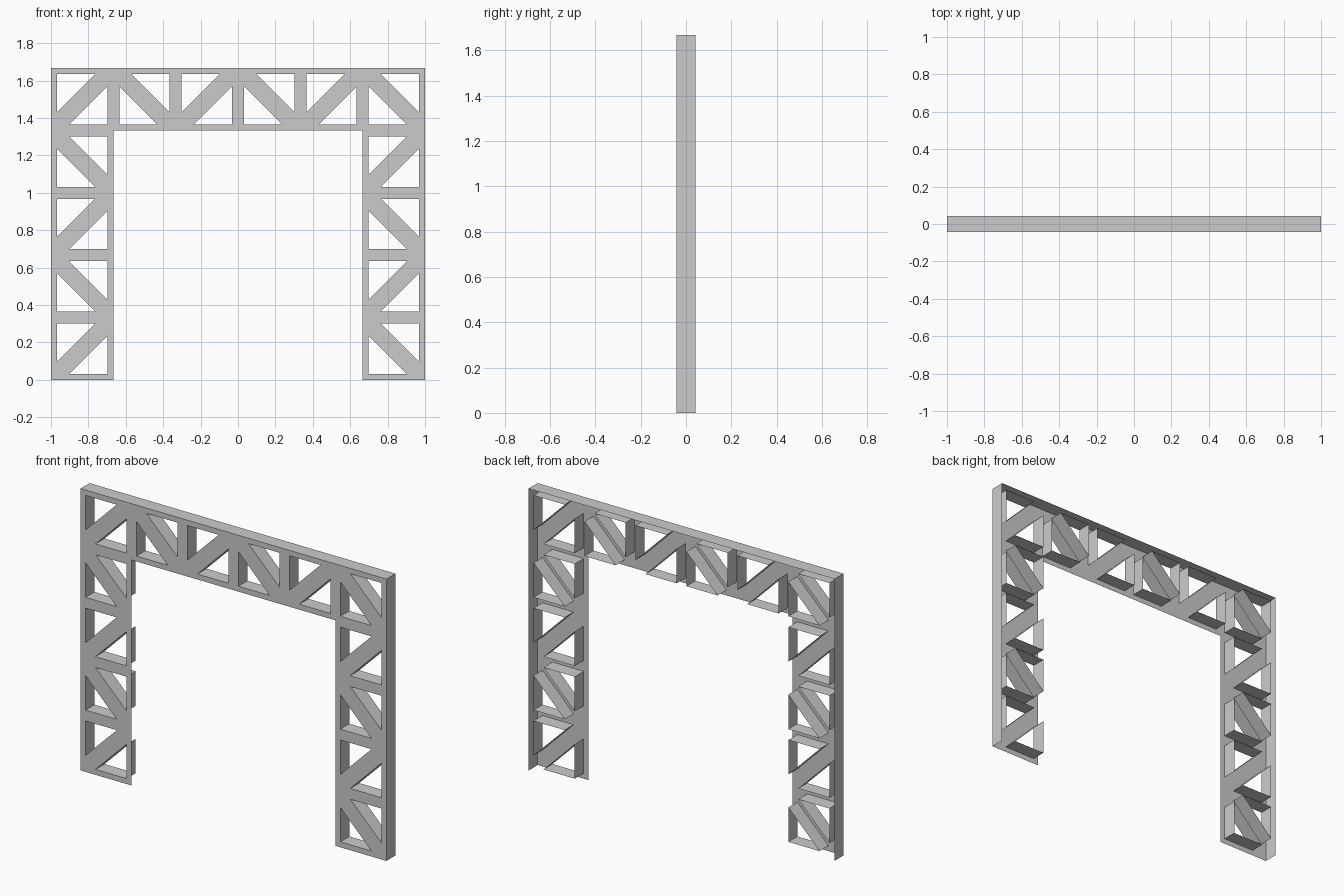
import bpy, bmesh

if "Cube" in bpy.data.objects:
    bpy.data.objects.remove(bpy.data.objects["Cube"])

CELL = 1 / 3        # lattice cell size
D = 0.042           # half depth
M = 0.032           # rim width around each opening
L = 0.204           # short side of the triangular openings


def make_object(name, faces):
    """Mesh from 3D polygons of the left half, mirrored across x = 0."""
    bm = bmesh.new()
    for pts in faces:
        bm.faces.new([bm.verts.new(p) for p in pts])
    bmesh.ops.remove_doubles(bm, verts=bm.verts[:], dist=1e-5)
    me = bpy.data.meshes.new(name)
    bm.to_mesh(me)
    bm.free()
    ob = bpy.data.objects.new(name, me)
    bpy.context.collection.objects.link(ob)
    mod = ob.modifiers.new("mirror", 'MIRROR')
    mod.use_axis[0] = True
    mod.merge_threshold = 1e-4


def front(poly):
    return [(x, -D, z) for x, z in poly]


def walls(path):
    """Strips running from the front plane to the back along a path."""
    return [[(a[0], -D, a[1]), (b[0], -D, b[1]), (b[0], D, b[1]), (a[0], D, a[1])]
            for a, b in zip(path, path[1:])]


def cell(col, row):
    """Plate polygons and two triangular holes of one cell."""
    flip = (col + row) % 2 == 1
    s = CELL
    turn = lambda poly: [(s - x, s - z) for x, z in poly]
    hole = [(M, s - M), (M, s - M - L), (M + L, s - M)]
    p, q, r = hole
    half = [[(0, s), (0, 0), q, p], [(0, s), p, r, (s, s)]]
    _, q2, r2 = turn(hole)
    brace = [(0, 0), r2, q2, (s, s), r, q]
    plates = half + [turn(f) for f in half] + [brace]
    holes = [hole, turn(hole)]

    def place(poly):
        if flip:
            poly = [(s - x, z) for x, z in reversed(poly)]
        return [(x - 1 + col * s, z + row * s) for x, z in poly]
    return [place(f) for f in plates], [place(h) for h in holes]


# Left leg (five cells high) and left half of the beam
cells = [(0, r) for r in range(5)] + [(1, 4), (2, 4)]
plate_faces, hole_faces = [], []
for c in cells:
    plates, holes = cell(*c)
    plate_faces += [front(f) for f in plates]
    for h in holes:
        hole_faces += walls(h + h[:1])

# Thin front sheet with triangular openings
make_object("front_lattice_plate", plate_faces)
# Flanges lining each opening
make_object("opening_flanges", hole_faces)
# Outer rim along sides and top only; inner edges stay open
make_object("outer_rim", walls([(-1, 0), (-1, 5 * CELL), (0, 5 * CELL)]))
